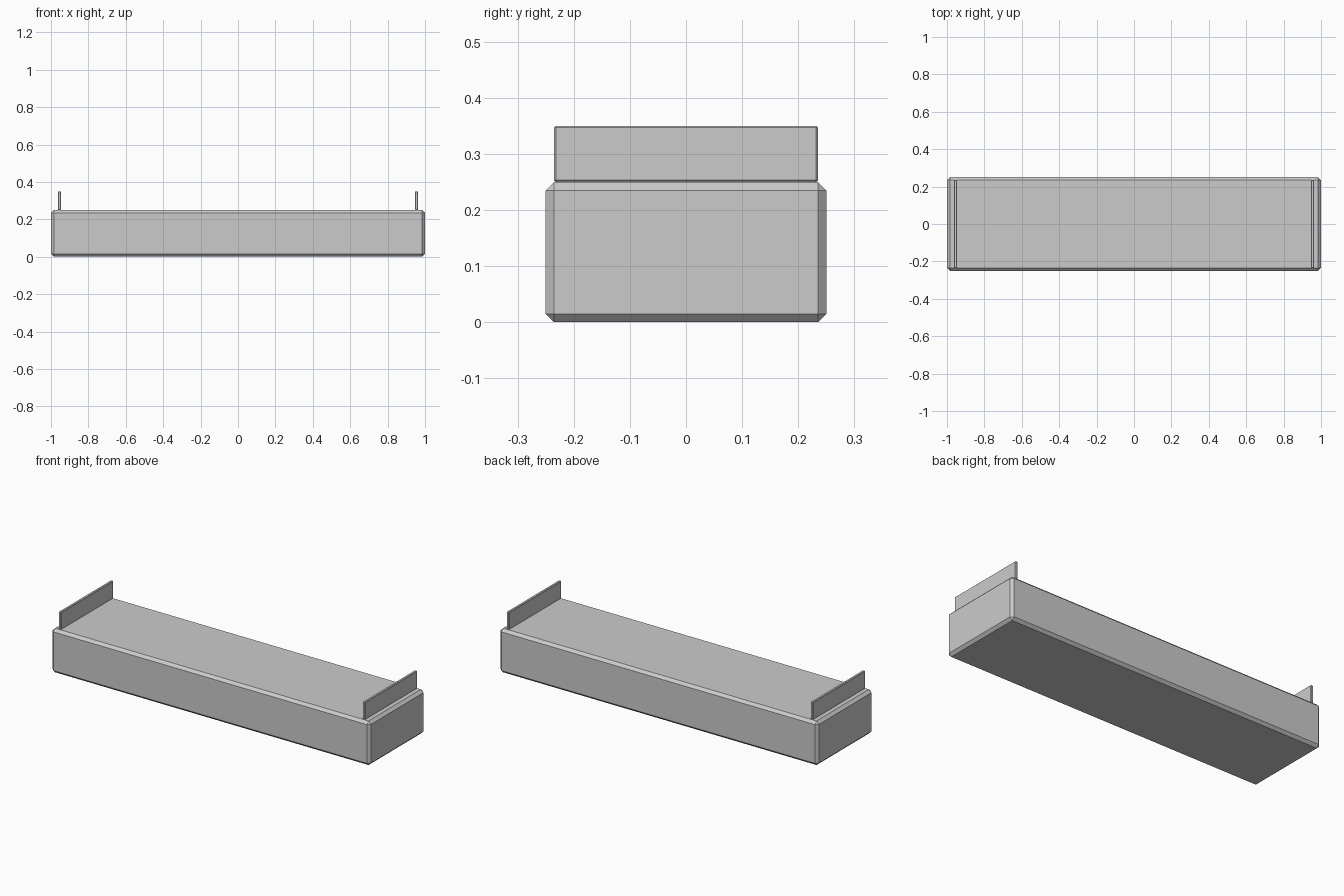
import bpy
import bmesh
from mathutils import Matrix, Vector

if "Cube" in bpy.data.objects:
    bpy.data.objects.remove(bpy.data.objects["Cube"])


def chamfered_box(name, size, center, chamfer):
    """Box with a single flat chamfer on every edge."""
    bm = bmesh.new()
    bmesh.ops.create_cube(bm, size=1.0)
    bmesh.ops.scale(bm, vec=Vector(size), verts=bm.verts)
    bmesh.ops.bevel(bm, geom=bm.edges[:], offset=chamfer, segments=1,
                    affect='EDGES', profile=0.5)
    bmesh.ops.recalc_face_normals(bm, faces=bm.faces)
    mesh = bpy.data.meshes.new(name)
    bm.to_mesh(mesh)
    bm.free()
    obj = bpy.data.objects.new(name, mesh)
    obj.location = center
    bpy.context.collection.objects.link(obj)
    return obj


# Long solid base block
chamfered_box("base", (2.0, 0.5, 0.25), (0, 0, 0.125), 0.015)

# Thin upright panel at each end
for side, x in (("left", -0.955), ("right", 0.955)):
    chamfered_box(side + "_end_panel", (0.016, 0.47, 0.10), (x, 0, 0.30), 0.003)
